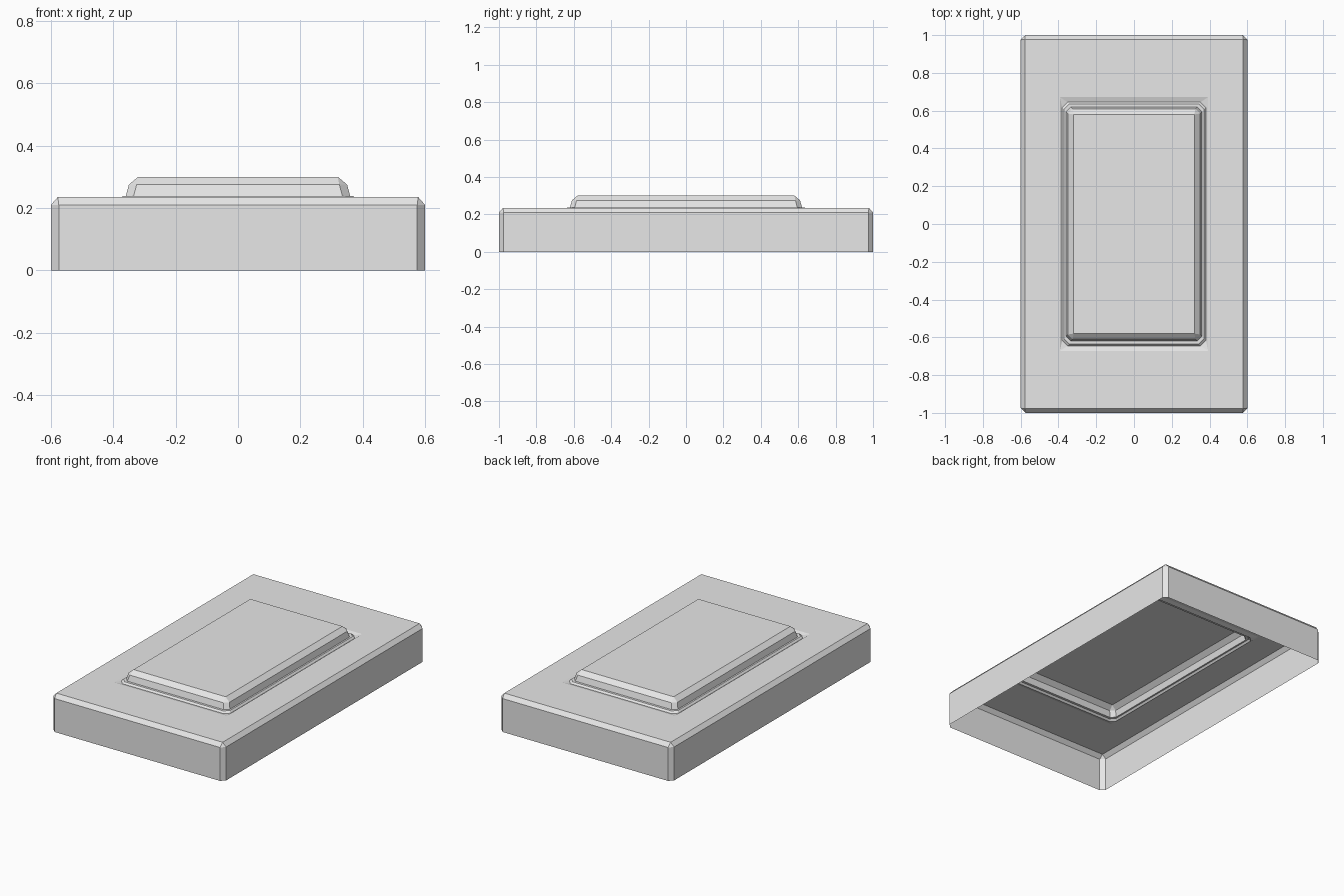
import bpy, bmesh

if "Cube" in bpy.data.objects:
    bpy.data.objects.remove(bpy.data.objects["Cube"])

# Single flat colour
grey = bpy.data.materials.new("light grey")
grey.diffuse_color = (0.8, 0.8, 0.8, 1)
grey.use_nodes = True
grey.node_tree.nodes["Principled BSDF"].inputs["Base Color"].default_value = grey.diffuse_color


def ring(bm, hx, hy, z, c):
    """Rectangle loop with corners cut by c (c = 0 gives sharp corners)."""
    pts = [(hx, -hy + c), (hx, hy - c), (hx - c, hy), (-hx + c, hy),
           (-hx, hy - c), (-hx, -hy + c), (-hx + c, -hy), (hx - c, -hy)]
    return [bm.verts.new((x, y, z)) for x, y in pts]


def loft(name, rings):
    """Join successive loops, cap the last one, leave the bottom open."""
    bm = bmesh.new()
    loops = [ring(bm, *r) for r in rings]
    for a, b in zip(loops, loops[1:]):
        for i in range(8):
            j = (i + 1) % 8
            bm.faces.new((a[i], a[j], b[j], b[i]))
    bm.faces.new(loops[-1])
    bmesh.ops.remove_doubles(bm, verts=bm.verts[:], dist=0.0005)
    mesh = bpy.data.meshes.new(name)
    bm.to_mesh(mesh)
    bm.free()
    mesh.materials.append(grey)
    obj = bpy.data.objects.new(name, mesh)
    bpy.context.collection.objects.link(obj)
    return obj


# Open-bottomed plate with bevelled rim, shallow groove, bead and raised panel
loft("raised_panel_plate", [
    (0.60, 1.00, 0.000, 0.025),     # open base
    (0.60, 1.00, 0.210, 0.025),     # side wall top
    (0.578, 0.978, 0.235, 0.0),     # rim bevel
    (0.393, 0.672, 0.235, 0.0),     # groove outer edge
    (0.38, 0.645, 0.227, 0.028),    # groove bottom
    (0.37, 0.635, 0.238, 0.027),    # bead
    (0.36, 0.62, 0.238, 0.025),     # panel foot
    (0.35, 0.61, 0.275, 0.025),     # panel wall
    (0.32, 0.58, 0.300, 0.0),       # panel top
])
